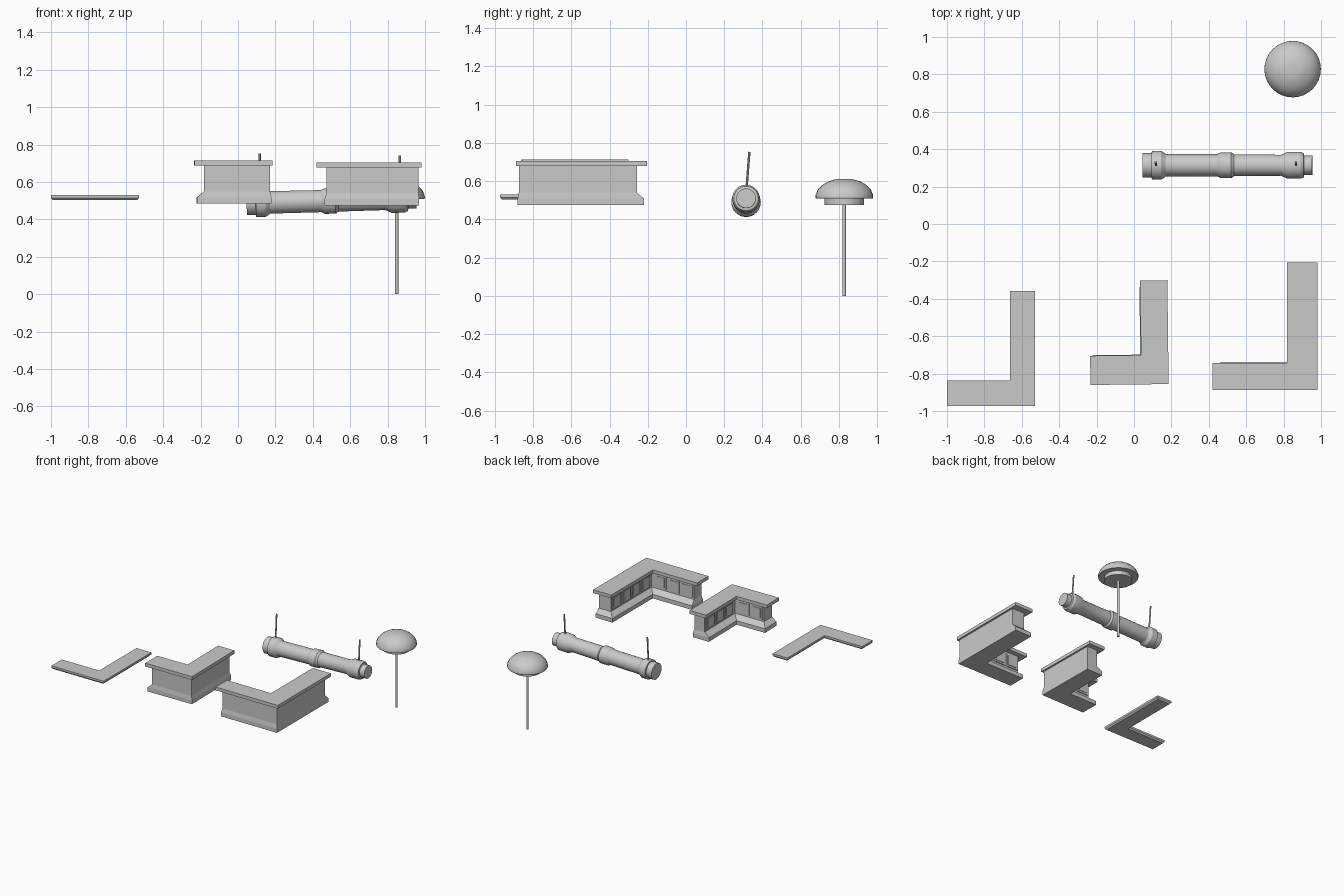
import bpy, bmesh, math
from mathutils import Vector, Matrix

if "Cube" in bpy.data.objects:
    bpy.data.objects.remove(bpy.data.objects["Cube"])

mat = bpy.data.materials.new("light grey")
mat.diffuse_color = (0.58, 0.6, 0.58, 1)
mat.use_nodes = True
mat.node_tree.nodes["Principled BSDF"].inputs["Base Color"].default_value = mat.diffuse_color


def finish(name, bm, smooth=False):
    bmesh.ops.recalc_face_normals(bm, faces=bm.faces)
    me = bpy.data.meshes.new(name)
    bm.to_mesh(me)
    bm.free()
    me.materials.append(mat)
    ob = bpy.data.objects.new(name, me)
    bpy.context.collection.objects.link(ob)
    if smooth:
        bpy.ops.object.select_all(action='DESELECT')
        ob.select_set(True)
        bpy.context.view_layer.objects.active = ob
        bpy.ops.object.shade_smooth_by_angle(angle=math.radians(25))
    return ob


def corner_loft(name, levels):
    """Stack L outlines: (z, (left, right, front, back, inner_x, inner_y))"""
    bm = bmesh.new()
    rings = []
    for z, (x0, x1, y0, y1, ix, iy) in levels:
        pts = [(x0, y0), (x1, y0), (x1, y1), (ix, y1), (ix, iy), (x0, iy)]
        rings.append([bm.verts.new((x, y, z)) for x, y in pts])
    for a, b in zip(rings, rings[1:]):
        for i in range(6):
            j = (i + 1) % 6
            bm.faces.new((a[i], a[j], b[j], b[i]))
    bm.faces.new(rings[0])
    bm.faces.new(rings[-1])
    return finish(name, bm)


def box(bm, lo, hi):
    lo, hi = Vector(lo), Vector(hi)
    d = hi - lo
    bmesh.ops.create_cube(bm, size=1, matrix=Matrix.Translation((lo + hi) / 2) @ Matrix.Diagonal((*d, 1)))


def lathe(name, profile, segs, matrix):
    """Revolve (radius, height) pairs about z, then place by matrix"""
    bm = bmesh.new()
    rings = []
    for r, h in profile:
        rings.append([bm.verts.new((r * math.cos(2 * math.pi * i / segs),
                                    r * math.sin(2 * math.pi * i / segs), h)) for i in range(segs)])
    for a, b in zip(rings, rings[1:]):
        for i in range(segs):
            j = (i + 1) % segs
            bm.faces.new((a[i], a[j], b[j], b[i]))
    bm.faces.new(rings[0])
    bm.faces.new(rings[-1])
    bm.transform(matrix)
    return finish(name, bm, True)


def aim(a, b):
    """Matrix sending the z axis from a towards b"""
    a, b = Vector(a), Vector(b)
    return Matrix.Translation(a) @ (b - a).to_track_quat('Z', 'Y').to_matrix().to_4x4()


def rod(name, a, b, r, segs=10):
    lathe(name, [(r, 0), (r, (Vector(b) - Vector(a)).length)], segs, aim(a, b))


def counter(name, top, body, base, z0, z1, ny, nx, turn=0):
    parts = [
        corner_loft(name + "_body", [(z0, base), (z0 + 0.033, base), (z0 + 0.065, body), (z1 - 0.02, body)]),
        corner_loft(name + "_worktop", [(z1 - 0.027, top), (z1, top)])]
    # cupboard doors along both inner sides
    bm = bmesh.new()
    x0, x1, y0, y1, ix, iy = body
    za, zb = z0 + 0.078, z1 - 0.045
    for t, m in ((0.007, 0.0), (0.011, 0.014)):
        for k in range(ny):
            w = (y1 - iy - 0.03) / ny
            a = iy + 0.025 + k * w
            box(bm, (ix - t, a + 0.008 + m, za + m), (ix + 0.005, a + w - 0.008 - m, zb - m))
        for k in range(nx):
            w = (ix - x0 - 0.03) / nx
            a = x0 + 0.005 + k * w
            box(bm, (a + 0.008 + m, iy - 0.005, za + m), (a + w - 0.008 - m, iy + t, zb - m))
    parts.append(finish(name + "_doors", bm))
    c = Vector(((x0 + x1) / 2, (y0 + y1) / 2, 0))
    rot = Matrix.Translation(c) @ Matrix.Rotation(math.radians(turn), 4, 'Z') @ Matrix.Translation(-c)
    for p in parts:
        p.data.transform(rot)


# loose thin corner slab with a chamfered underside
slab = (-1.0, -0.53, -0.972, -0.358, -0.663, -0.838)
slab_low = (-0.99, -0.54, -0.962, -0.368, -0.653, -0.848)
corner_loft("corner_slab", [(0.503, slab_low), (0.514, slab), (0.53, slab)])

# two corner counters
counter("large_counter",
        (0.42, 0.98, -0.888, -0.205, 0.817, -0.742),
        (0.473, 0.965, -0.874, -0.257, 0.857, -0.782),
        (0.463, 0.968, -0.88, -0.22, 0.817, -0.738), 0.475, 0.705, 4, 3)
counter("small_counter",
        (-0.236, 0.182, -0.858, -0.303, 0.036, -0.702),
        (-0.184, 0.168, -0.845, -0.345, 0.076, -0.742),
        (-0.222, 0.176, -0.85, -0.337, 0.032, -0.699), 0.485, 0.714, 3, 2, 0.7)

# hanging tube, tilted slightly up to the right
tube = [(0.065, 0), (0.065, 0.048), (0.077, 0.05), (0.077, 0.10), (0.06, 0.125),
        (0.059, 0.40), (0.068, 0.415), (0.069, 0.475), (0.058, 0.49),
        (0.056, 0.74), (0.072, 0.775), (0.072, 0.845), (0.064, 0.862), (0.051, 0.864), (0.051, 0.908)]
lathe("tube_lamp", tube, 32, aim((0.046, 0.314, 0.488), (0.95, 0.314, 0.51)))
for side, x, z in (("left", 0.118, 0.753), ("right", 0.867, 0.742)):
    rod(side + "_hanger", (x, 0.314, 0.53), (x - 0.002, 0.331, z), 0.006)

# dome lamp on a thin pole
at = Matrix.Translation((0.848, 0.828, 0))
lathe("dome_shade", [(0.148, 0.508), (0.151, 0.515), (0.15, 0.528), (0.138, 0.556), (0.118, 0.577),
                     (0.09, 0.595), (0.06, 0.606), (0.036, 0.611)], 32, at)
lathe("dome_lower_ring", [(0.104, 0.476), (0.104, 0.512)], 32, at)
rod("pole", (0.848, 0.828, 0), (0.848, 0.828, 0.48), 0.009, 12)
